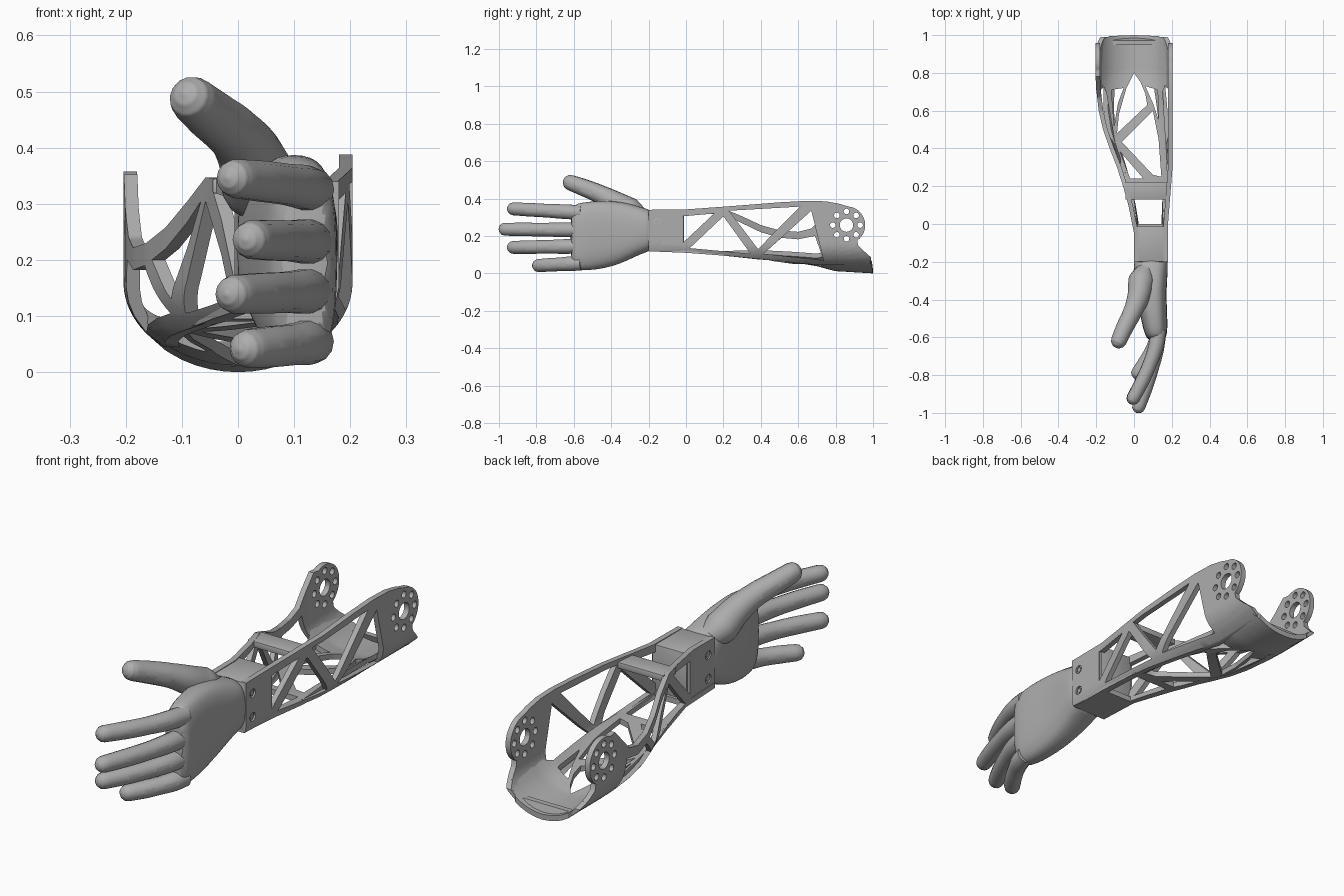
import bpy, bmesh, math
from mathutils import Vector, Matrix

cube = bpy.data.objects.get("Cube")
if cube:
    bpy.data.objects.remove(cube, do_unlink=True)

grey = bpy.data.materials.new("warm grey plastic")
grey.use_nodes = True
grey.diffuse_color = (0.42, 0.42, 0.42, 1)
grey.node_tree.nodes["Principled BSDF"].inputs["Base Color"].default_value = grey.diffuse_color
parts = []


def add(name, mesh):
    obj = bpy.data.objects.new(name, mesh)
    bpy.context.collection.objects.link(obj)
    mesh.materials.clear()
    mesh.materials.append(grey)
    parts.append(obj)
    return obj


def curve_mesh(name, curve):
    """Turn a curve into a welded mesh."""
    tmp = bpy.data.objects.new(name, curve)
    bpy.context.collection.objects.link(tmp)
    deps = bpy.context.evaluated_depsgraph_get()
    mesh = bpy.data.meshes.new_from_object(tmp.evaluated_get(deps))
    bpy.data.objects.remove(tmp, do_unlink=True)
    return mesh


def sheet(name, outlines, half, shape, step=0):
    """Extrude outlines with holes, slice them finely, then bend with shape(u, v, w)."""
    curve = bpy.data.curves.new(name, "CURVE")
    curve.dimensions, curve.fill_mode, curve.extrude = "2D", "BOTH", half
    for pts in outlines:
        line = curve.splines.new("POLY")
        line.points.add(len(pts) - 1)
        for p, (u, v) in zip(line.points, pts):
            p.co = (u, v, 0, 1)
        line.use_cyclic_u = True
    mesh = curve_mesh(name, curve)
    bm = bmesh.new()
    bm.from_mesh(mesh)
    bmesh.ops.remove_doubles(bm, verts=bm.verts, dist=1e-5)
    if step:
        for axis in (0, 1):
            for i in range(-8, 41):
                co, no = Vector((0, 0, 0)), Vector((0, 0, 0))
                co[axis], no[axis] = i * step, 1
                bmesh.ops.bisect_plane(bm, geom=bm.verts[:] + bm.edges[:] + bm.faces[:],
                                       dist=1e-6, plane_co=co, plane_no=no)
    for v in bm.verts:
        v.co = shape(*v.co)
    bmesh.ops.recalc_face_normals(bm, faces=bm.faces)
    bm.to_mesh(mesh)
    bm.free()
    return add(name, mesh)


def circle(cu, cv, r, n=20, start=0, end=360):
    full = end - start == 360
    angles = [math.radians(start + (end - start) * i / (n if full else n - 1)) for i in range(n)]
    return [(cu + r * math.cos(a), cv + r * math.sin(a)) for a in angles]


def interp(table, t):
    if t <= table[0][0]:
        return table[0][1]
    for (a, p), (b, q) in zip(table, table[1:]):
        if t <= b:
            return p + (q - p) * (t - a) / (b - a)
    return table[-1][1]


# Side plates of the forearm
WIDE, DEEP, RIM = .192, .148, .16
LEFT_X = [(0, .168), (.3, .192)]
RIGHT_X = [(-.05, .012), (0, .002), (.1, -.018), (.2, -.046), (.3, -.078), (.4, -.117),
           (.5, -.152), (.6, -.175), (.72, -.189), (.8, -.192)]


def curl(z):
    drop = min(1, max(0, RIM - z) / DEEP)
    return WIDE * (1 - math.sqrt(1 - drop * drop))


def left_shape(u, v, w):
    return (interp(LEFT_X, u) - curl(v) + w, u, v)


def right_shape(u, v, w):
    return (interp(RIGHT_X, u) + curl(v) + w, u, v)


HUB = (.858, .258)
under = [(.92, .15), (.95, .12), (.99, .085), (.99, .05), (.78, .045), (.7, .045),
         (.4, .075), (.2, .095), (0, .11), (-.2, .12)]
hub_holes = [circle(*HUB, .036)]
for k in range(8):
    a = k * math.pi / 4
    hub_holes.append(circle(HUB[0] + .073 * math.cos(a), HUB[1] + .073 * math.sin(a), .015, 14))
bolts = [(-.155, .278), (-.155, .175)]
bolt_holes = [circle(u, v, .019) for u, v in bolts]
shared = [[(-.02, .16), (-.02, .305), (.15, .32)],
          [(.02, .135), (.2, .305), (.345, .105)]] + hub_holes + bolt_holes
left_top = [(-.2, .34), (0, .342), (.3, .364), (.5, .38), (.65, .388), (.75, .385), (.82, .372)]
left_windows = [[(.23, .335), (.61, .357), (.385, .13)], [(.415, .105), (.67, .335), (.735, .07)]]
right_top = [(-.2, .34), (0, .342), (.2, .347), (.3, .305), (.4, .258), (.5, .23), (.6, .222),
             (.67, .24), (.73, .3), (.78, .352)]
right_windows = [[(.225, .305), (.3, .268), (.4, .22), (.47, .2), (.385, .13)],
                 [(.415, .105), (.51, .19), (.6, .182), (.69, .2), (.735, .07)]]
for name, top, windows, shape, start in (
        ("left_side_plate", left_top, left_windows, left_shape, 85),
        ("right_side_plate", right_top, right_windows, right_shape, 115)):
    outline = top + circle(*HUB, .1, 18, start, -55) + under
    sheet(name, [outline] + windows + shared, .012, shape, .025)

# Underside truss and elbow cuff
FLOOR = [(-.2, .13), (0, .122), (.2, .107), (.4, .085), (.7, .047), (.8, .024), (1, .012)]


def floor_shape(u, v, w):
    k = min(1, max(0, (v - .2) / .62))
    arc = DEEP * (1 - math.sqrt(max(0, 1 - (u / WIDE) ** 2)))
    return (u, v, interp(FLOOR, v) + k * arc + w)


floor_outline = [(0, -.2), (.168, -.2), (.18, .2), (.168, .45), (.152, .7), (.172, .75),
                 (.175, .96), (.13, .995), (0, 1), (-.13, .995), (-.175, .96), (-.172, .75),
                 (-.148, .7), (-.1, .43), (-.045, .2), (0, 0)]
floor_windows = [
    [(0, .8), (-.04, .72), (-.08, .58), (-.09, .48), (.07, .63), (.06, .69), (.035, .75)],
    [(.1, .6), (-.065, .435), (.1, .26), (.145, .25), (.13, .45)],
    [(-.075, .385), (.05, .24), (-.02, .24)],
    [(.02, 0), (.15, 0), (.15, .2), (-.01, .2)],
    [(-.105, .52), (-.085, .64), (-.055, .72), (-.12, .71)],
    [(.13, .55), (.1, .64), (.06, .73), (.125, .71)]]
sheet("underside_and_cuff", [floor_outline] + floor_windows, .012, floor_shape, .025)

# Sloped lip closing the end of the cuff
lip = [(u / 50, DEEP * (1 - math.sqrt(1 - (u / 50 / WIDE) ** 2)) + .008) for u in range(-7, 8)]
sheet("elbow_lip", [lip], .012, lambda u, v, w: (u, .982 + w - v * .4, v))


# Wrist block, top crossbar and bolts
def box(name, lo, hi, bevel):
    bm = bmesh.new()
    bmesh.ops.create_cube(bm, size=1)
    for v in bm.verts:
        v.co = [(a + b) / 2 + c * (b - a) for a, b, c in zip(lo, hi, v.co)]
    bmesh.ops.bevel(bm, geom=bm.edges[:], offset=bevel, segments=2, affect="EDGES", profile=.5)
    mesh = bpy.data.meshes.new(name)
    bm.to_mesh(mesh)
    bm.free()
    return add(name, mesh)


box("wrist_block", (.006, -.2, .122), (.172, -.012, .338), .004)
box("top_crossbar", (-.045, .13, .318), (.185, .222, .345), .003)
for u, v in bolts:
    for side, x in (("left", .173), ("right", .007)):
        sheet(side + "_bolt", [circle(u, v, .011)], .004, lambda a, b, w, x=x: (x + w, a, b))

# Palm lofted from rounded sections: y, x range, z range
sections = [(-.17, .004, .176, .125, .335), (-.21, .0, .18, .115, .345),
            (-.27, -.005, .178, .09, .365), (-.35, .01, .172, .05, .385),
            (-.44, .025, .174, .025, .39), (-.52, .04, .178, .015, .385),
            (-.58, .055, .176, .015, .375), (-.62, .075, .165, .03, .36)]
bm = bmesh.new()
rings = []
for y, x0, x1, z0, z1 in sections:
    ring = []
    for i in range(24):
        c, s = math.cos(i * math.pi / 12), math.sin(i * math.pi / 12)
        px = math.copysign(abs(c) ** .7, c) * (x1 - x0) / 2 + (x0 + x1) / 2
        pz = math.copysign(abs(s) ** .7, s) * (z1 - z0) / 2 + (z0 + z1) / 2
        ring.append(bm.verts.new((px, y, pz)))
    rings.append(ring)
for a, b in zip(rings, rings[1:]):
    for i in range(24):
        j = (i + 1) % 24
        bm.faces.new((a[i], a[j], b[j], b[i]))
bm.faces.new(rings[0])
bm.faces.new(rings[-1])
bmesh.ops.recalc_face_normals(bm, faces=bm.faces)
palm_mesh = bpy.data.meshes.new("palm")
bm.to_mesh(palm_mesh)
bm.free()
add("palm", palm_mesh).modifiers.new("smooth", "SUBSURF").levels = 1


# Fingers and thumb: tapered tubes with rounded tips and slots cut through
def digit(name, path, radii, slots):
    path = [Vector(p) for p in path]
    d = (path[-1] - path[-2]).normalized()
    r = radii[-1]
    tip = path[-1]
    path += [tip + d * r * f for f in (.5, .85, 1)]
    radii = radii + [r * f for f in (.87, .53, .1)]
    curve = bpy.data.curves.new(name, "CURVE")
    curve.dimensions, curve.bevel_depth, curve.use_fill_caps = "3D", 1, True
    curve.bevel_resolution, curve.resolution_u = 5, 5
    line = curve.splines.new("BEZIER")
    line.bezier_points.add(len(path) - 1)
    for p, co, rad in zip(line.bezier_points, path, radii):
        p.co, p.radius = co, rad
        p.handle_left_type = p.handle_right_type = "AUTO"
    mesh = curve_mesh(name, curve)
    bm = bmesh.new()
    bm.from_mesh(mesh)
    bmesh.ops.remove_doubles(bm, verts=bm.verts, dist=1e-5)
    bmesh.ops.recalc_face_normals(bm, faces=bm.faces)
    bm.to_mesh(mesh)
    bm.free()
    obj = add(name, mesh)
    for seg, t, length, wide in slots:
        a, b = path[seg], path[seg + 1]
        along = (b - a).normalized()
        across = along.cross(Vector((0, 0, 1))).normalized()
        turn = Matrix((along, across.cross(along), across)).transposed()
        mid = a.lerp(b, t)
        capsule = circle(length, 0, wide, 9, -90, 90) + circle(-length, 0, wide, 9, 90, 270)
        cutter = sheet("slot_cutter", [capsule], .15, lambda u, v, w: mid + turn @ Vector((u, v, w)))
        parts.remove(cutter)
        cut = obj.modifiers.new("slot", "BOOLEAN")
        cut.operation, cut.object, cut.solver = "DIFFERENCE", cutter, "EXACT"
        deps = bpy.context.evaluated_depsgraph_get()
        obj.data = bpy.data.meshes.new_from_object(obj.evaluated_get(deps))
        obj.modifiers.clear()
        bpy.data.objects.remove(cutter, do_unlink=True)


for name, z0, z1, tip_x, tip_y in (("index_finger", .325, .345, -.003, -.922),
                                   ("middle_finger", .232, .236, .025, -.967),
                                   ("ring_finger", .145, .139, -.005, -.922),
                                   ("little_finger", .055, .042, .02, -.788)):
    path = []
    for i in range(5):
        t = i / 4
        path.append((.132 + (tip_x - .132) * t ** 1.5, -.56 + (tip_y + .56) * t, z0 + (z1 - z0) * t))
    short = .75 if name == "little_finger" else 1
    digit(name, path, [.04, .04, .037, .037, .035],
          [(1, .5, .026 * short, .013), (2, .85, .022 * short, .012)])

digit("thumb", [(.075, -.22, .29), (.04, -.3, .335), (.025, -.38, .38), (-.005, -.46, .423),
                (-.05, -.55, .46), (-.08, -.617, .485)],
      [.04, .07, .06, .05, .046, .042], [(3, .55, .028, .016), (4, .75, .018, .012)])

bpy.ops.object.select_all(action="DESELECT")
for obj in parts:
    obj.select_set(True)
bpy.context.view_layer.objects.active = parts[0]
bpy.ops.object.shade_smooth_by_angle(angle=math.radians(35))
